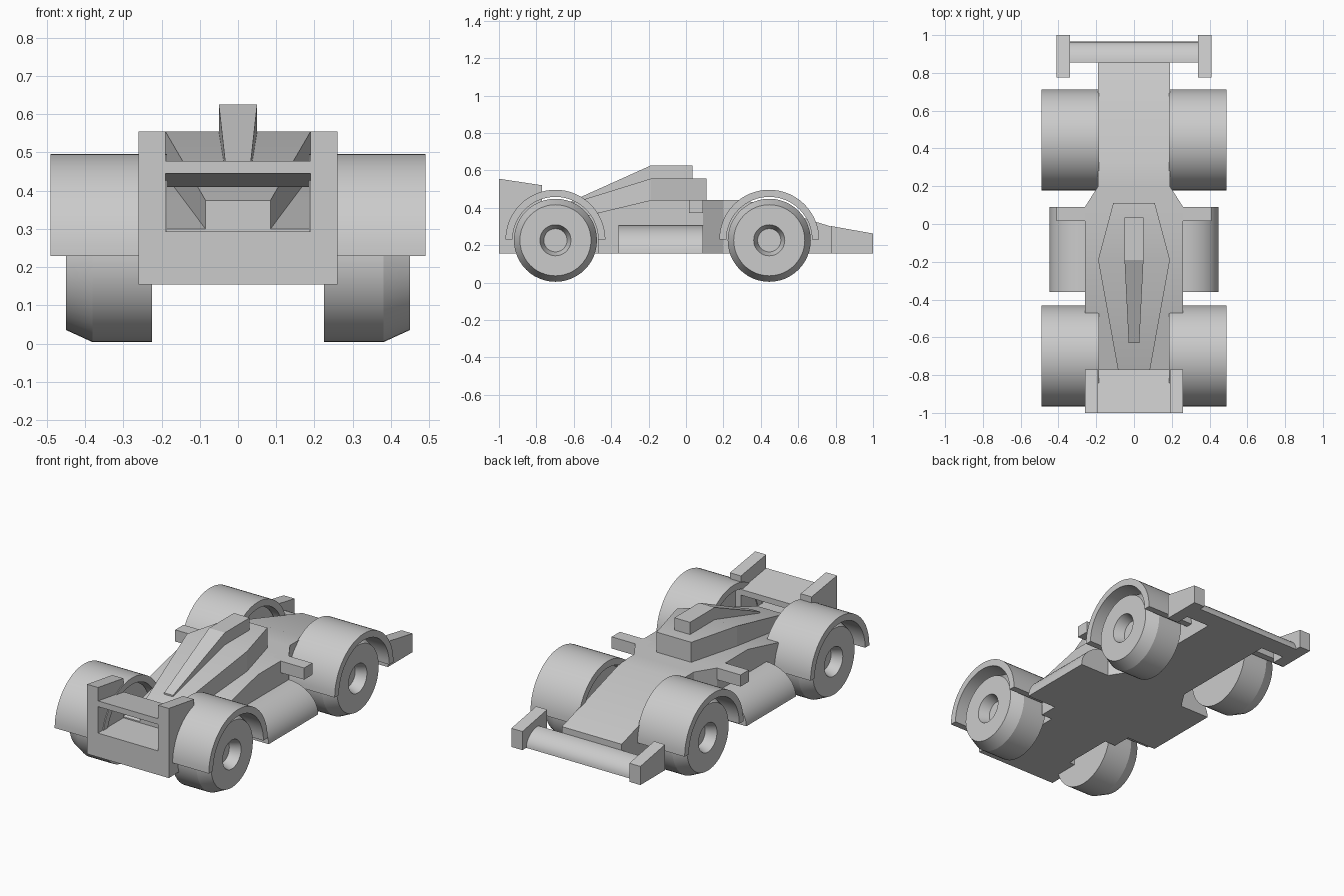
import bpy, bmesh
from math import pi, sin, cos, radians

if "Cube" in bpy.data.objects:
    bpy.data.objects.remove(bpy.data.objects["Cube"])

BASE = 0.155  # underside of the bodywork


def finish(name, bm):
    bmesh.ops.remove_doubles(bm, verts=bm.verts, dist=1e-5)
    bmesh.ops.dissolve_degenerate(bm, dist=1e-5, edges=bm.edges)
    bmesh.ops.recalc_face_normals(bm, faces=bm.faces)
    me = bpy.data.meshes.new(name)
    bm.to_mesh(me)
    bm.free()
    me.shade_smooth()
    me.set_sharp_from_angle(angle=radians(20))
    ob = bpy.data.objects.new(name, me)
    bpy.context.collection.objects.link(ob)
    return ob


def bridge(bm, rings):
    n = len(rings[0])
    for a, b in zip(rings, rings[1:]):
        for i in range(n):
            bm.faces.new((a[i], a[(i + 1) % n], b[(i + 1) % n], b[i]))
    bm.faces.new(rings[0])
    bm.faces.new(rings[-1][::-1])


def prism(name, profile, x0, x1):
    """Extrude a (y, z) profile from x0 to x1."""
    bm = bmesh.new()
    bridge(bm, [[bm.verts.new((x, y, z)) for y, z in profile] for x in (x0, x1)])
    return finish(name, bm)


def loft(name, sections):
    """Join rectangular sections (y, half width, bottom, top) along y."""
    bm = bmesh.new()
    bridge(bm, [[bm.verts.new(p) for p in
                 ((-w, y, b), (w, y, b), (w, y, t), (-w, y, t))]
                for y, w, b, t in sections])
    return finish(name, bm)


def box(y0, y1, z0, z1):
    return [(y0, z0), (y1, z0), (y1, z1), (y0, z1)]


def arc(cy, cz, ry, rz, a0, a1, n):
    return [(cy + ry * cos(a0 + (a1 - a0) * i / n),
             cz + rz * sin(a0 + (a1 - a0) * i / n)) for i in range(n + 1)]


def wheel(name, side, y, z):
    # lathe of (radius, x): tread, chamfer, tapered hub recess
    prof = [(0, .225), (.222, .225), (.222, .38), (.19, .45),
            (.083, .45), (.062, .39), (0, .39)]
    bm = bmesh.new()
    vs = [bm.verts.new((side * x, y, z + r)) for r, x in prof]
    es = [bm.edges.new(e) for e in zip(vs, vs[1:])]
    bmesh.ops.spin(bm, geom=vs + es, cent=(0, y, z), axis=(1, 0, 0),
                   angle=2 * pi, steps=48)
    return finish(name, bm)


# main hull, engine cover and air scoop
loft("hull", [(-.77, .19, BASE, .30), (-.47, .19, BASE, .373)])
loft("hull_front", [(-.47, .26, BASE, .373), (-.19, .26, BASE, .44),
                    (.09, .26, BASE, .44), (.20, .19, BASE, .44),
                    (.32, .19, BASE, .44), (.855, .19, BASE, .275)])
loft("engine_cover", [(-.77, .085, .28, .375), (-.19, .19, .42, .555),
                      (.11, .11, .42, .555)])
loft("air_scoop", [(-.63, .028, .40, .427), (-.19, .05, .53, .625),
                   (.035, .05, .53, .625)])

# tail block and tail wing
prism("tail_block", box(-1, -.77, BASE, .293), -.26, .26)
prism("tail_wing", [(-1, .445), (-.77, .41), (-.77, .443), (-1, .478)], -.19, .19)

# front wing blade with a rounded upper front
prism("front_wing", [(.855, BASE)] + arc(.855, BASE, .11, .085, 0, pi / 2, 10),
      -.34, .34)

for s, tag in ((-1, "left"), (1, "right")):
    # wing end plates
    prism(f"tail_plate_{tag}", [(-1, BASE), (-.77, BASE), (-.77, .52), (-1, .555)],
          s * .19, s * .26)
    prism(f"front_plate_{tag}", [(.775, BASE), (1, BASE), (1, .262), (.775, .302)],
          s * .34, s * .41)
    # side mirror
    prism(f"mirror_{tag}", box(.015, .09, .373, .44), s * .20, s * .41)
    # side pod with rounded outer face
    bm = bmesh.new()
    prof = [(.24, BASE)] + arc(.26, BASE, .187, .15, 0, pi / 2, 12) + [(.24, .305)]
    bridge(bm, [[bm.verts.new((s * x, y, z)) for x, z in prof] for y in (-.36, .09)])
    finish(f"side_pod_{tag}", bm)
    # wheels and arched fenders
    for y, end in ((-.698, "rear"), (.445, "front")):
        wheel(f"{end}_wheel_{tag}", s, y, .226)
        prism(f"{end}_fender_{tag}",
              arc(y, .229, .267, .267, 0, pi, 32) + arc(y, .229, .229, .229, pi, 0, 32),
              s * .185, s * .49)
